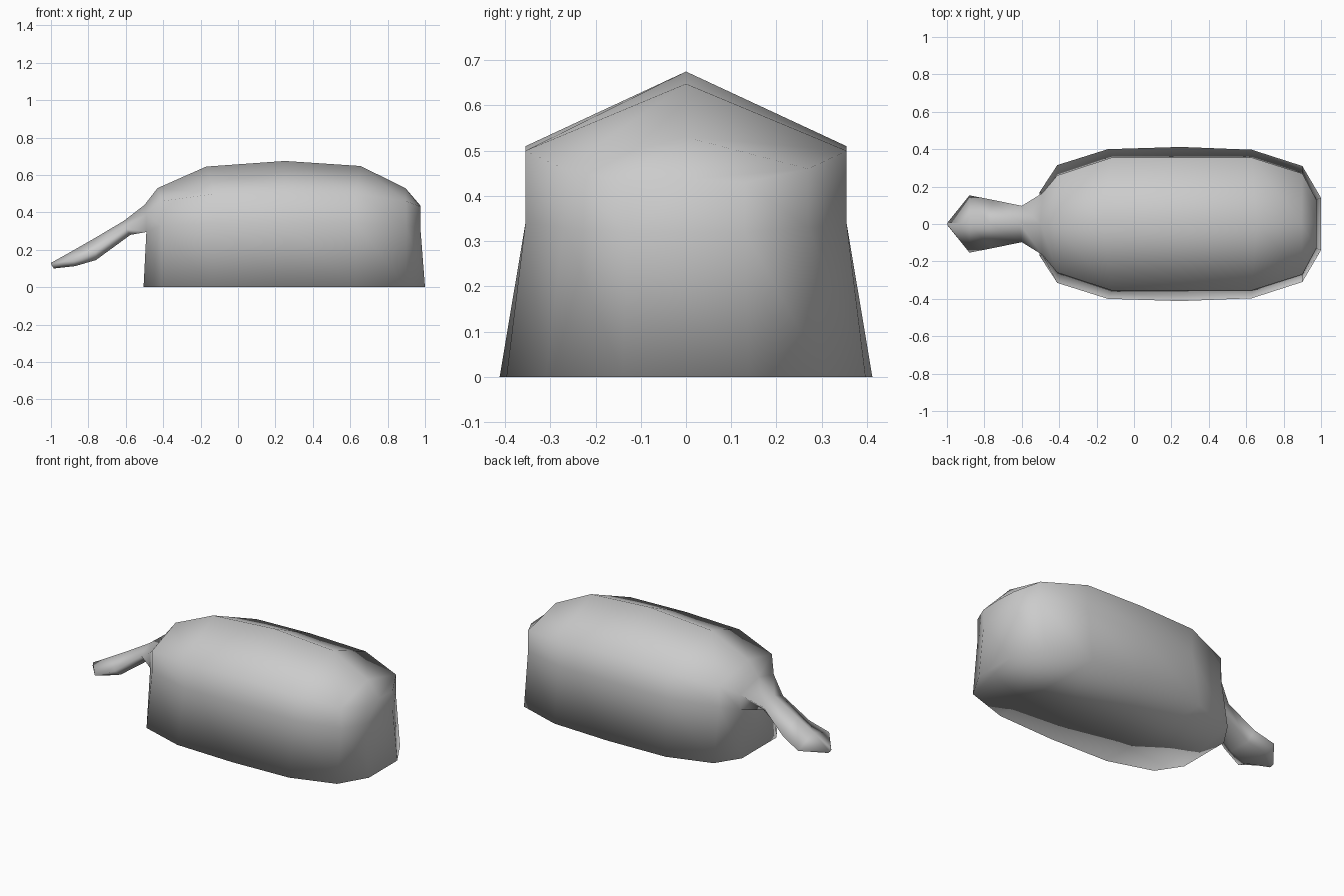
import bpy
import bmesh

cube = bpy.data.objects.get("Cube")
if cube:
    bpy.data.objects.remove(cube, do_unlink=True)

grey = bpy.data.materials.new("plain_grey")
grey.use_nodes = True
colour = (0.6, 0.6, 0.6, 1)
grey.diffuse_color = colour
grey.node_tree.nodes["Principled BSDF"].inputs["Base Color"].default_value = colour

bm = bmesh.new()


def arch(*half):
    """Mirrored row of vertices; half runs from the lowest side point to the ridge."""
    pts = [(x, -y, z) for x, y, z in half]
    pts += [(x, y, z) for x, y, z in reversed(half[:-1])]
    return [bm.verts.new(p) for p in pts]


def bridge(a, b):
    """Join two closed loops of equal length with quads."""
    n = len(a)
    for i in range(n):
        j = (i + 1) % n
        bm.faces.new((a[i], a[j], b[j], b[i]))


# Body ribs: rim x, rim y, side x, side y, side z, eave z, ridge x, ridge z
ribs = [
    (1.0, 0.14, 0.975, 0.13, 0.32, 0.43, 0.975, 0.437),
    (0.90, 0.31, 0.90, 0.27, 0.33, 0.46, 0.895, 0.53),
    (0.63, 0.397, 0.63, 0.355, 0.34, 0.50, 0.655, 0.648),
    (0.25, 0.412, 0.25, 0.355, 0.34, 0.51, 0.25, 0.675),
    (-0.14, 0.40, -0.12, 0.355, 0.34, 0.50, -0.17, 0.645),
    (-0.41, 0.315, -0.41, 0.26, 0.33, 0.46, -0.43, 0.53),
    (-0.505, 0.17, -0.49, 0.165, 0.295, 0.39, -0.50, 0.44),
]
body = [arch((rx, ry, 0), (sx, sy, sz), (sx, sy, ez), (tx, 0, tz))
        for rx, ry, sx, sy, sz, ez, tx, tz in ribs]
for a, b in zip(body, body[1:]):
    bridge(a, b)
bm.faces.new(body[0])

# Wall below the tail
last = body[-1]
bm.faces.new((last[0], last[1], last[-2], last[-1]))

# Flattened tail: low x, low y, low z, edge x, edge y, edge z, ridge x, ridge z
tail = [
    (-0.575, 0.06, 0.28, -0.60, 0.097, 0.315, -0.61, 0.355),
    (-0.76, 0.07, 0.145, -0.76, 0.13, 0.19, -0.77, 0.26),
    (-0.87, 0.08, 0.113, -0.88, 0.153, 0.14, -0.88, 0.197),
    (-0.985, 0.008, 0.10, -0.995, 0.01, 0.115, -1.0, 0.13),
]
loop = last[1:-1]
for lx, ly, lz, ex, ey, ez, tx, tz in tail:
    ring = arch((lx, ly, lz), (ex, ey, ez), (tx, 0, tz))
    bridge(loop, ring)
    loop = ring
bm.faces.new(loop)

bmesh.ops.recalc_face_normals(bm, faces=bm.faces[:])
for face in bm.faces:
    face.smooth = True

mesh = bpy.data.meshes.new("body_with_tail")
bm.to_mesh(mesh)
bm.free()
mesh.materials.append(grey)
obj = bpy.data.objects.new("body_with_tail", mesh)
bpy.context.collection.objects.link(obj)
